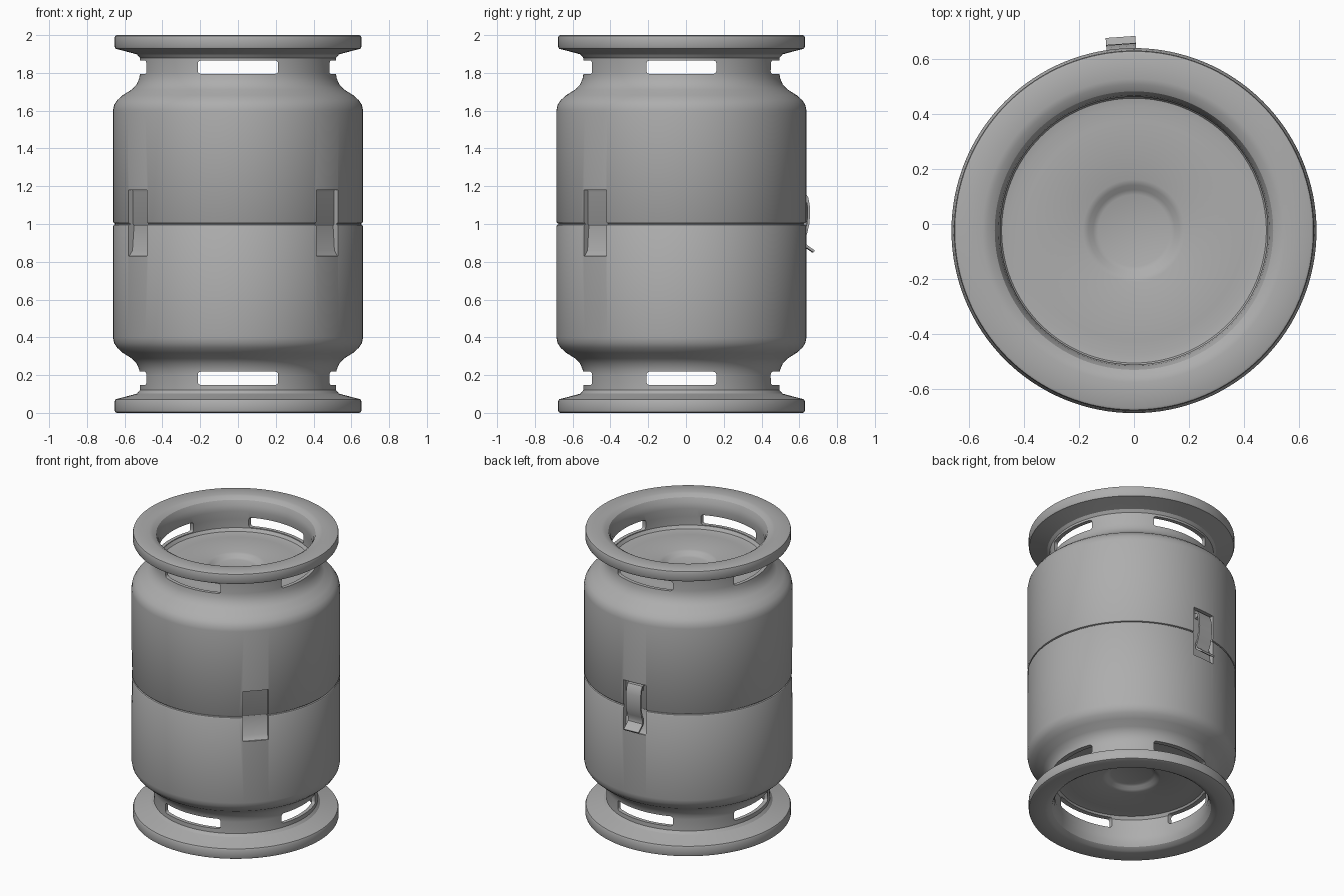
import bpy, bmesh, math
from mathutils import Matrix, Vector

cube = bpy.data.objects.get("Cube")
if cube:
    bpy.data.objects.remove(cube, do_unlink=True)

CY = -0.024          # the drum axis sits slightly forward of the latch
SEGMENTS = 128

steel = bpy.data.materials.new("grey_steel")
steel.use_nodes = True
GREY = (0.42, 0.42, 0.42, 1)
steel.diffuse_color = GREY
steel.node_tree.nodes["Principled BSDF"].inputs["Base Color"].default_value = GREY


def make_object(name, bm):
    bmesh.ops.recalc_face_normals(bm, faces=bm.faces)
    mesh = bpy.data.meshes.new(name)
    bm.to_mesh(mesh)
    bm.free()
    mesh.materials.append(steel)
    obj = bpy.data.objects.new(name, mesh)
    bpy.context.collection.objects.link(obj)
    return obj


def activate(obj):
    bpy.ops.object.select_all(action='DESELECT')
    obj.select_set(True)
    bpy.context.view_layer.objects.active = obj


def smooth(obj, degrees=32):
    activate(obj)
    bpy.ops.object.shade_smooth_by_angle(angle=math.radians(degrees))


def lathe(name, profile):
    bm = bmesh.new()
    verts = [bm.verts.new((r, 0, z)) for r, z in profile]
    edges = [bm.edges.new(pair) for pair in zip(verts, verts[1:])]
    bmesh.ops.spin(bm, geom=verts + edges, cent=(0, 0, 0), axis=(0, 0, 1),
                   angle=math.tau, steps=SEGMENTS)
    bmesh.ops.remove_doubles(bm, verts=bm.verts, dist=0.0005)
    bmesh.ops.translate(bm, verts=bm.verts, vec=(0, CY, 0))
    return make_object(name, bm)


def radial_prism(name, outline, width, degrees):
    """Extrude a (radius, height) outline sideways and turn it about the axis."""
    bm = bmesh.new()
    face = bm.faces.new([bm.verts.new((r, -width / 2, z)) for r, z in outline])
    new = bmesh.ops.extrude_face_region(bm, geom=[face])["geom"]
    bmesh.ops.translate(bm, vec=(0, width, 0),
                        verts=[v for v in new if isinstance(v, bmesh.types.BMVert)])
    place = Matrix.Translation((0, CY, 0)) @ Matrix.Rotation(math.radians(degrees), 4, 'Z')
    bmesh.ops.transform(bm, matrix=place, verts=bm.verts)
    return make_object(name, bm)


def cut(target, cutter):
    mod = target.modifiers.new("cut", 'BOOLEAN')
    mod.operation = 'DIFFERENCE'
    mod.solver = 'EXACT'
    mod.object = cutter
    activate(target)
    bpy.ops.object.modifier_apply(modifier=mod.name)
    bpy.data.objects.remove(cutter, do_unlink=True)


# Drum: dished end, rolled collar, flange, shoulder, and a seam at mid height
end_half = [
    (0, 1.735), (0.13, 1.735), (0.148, 1.742), (0.165, 1.757), (0.185, 1.764),
    (0.40, 1.768), (0.45, 1.765), (0.48, 1.77), (0.494, 1.79), (0.494, 1.85),
    (0.485, 1.91), (0.491, 1.95), (0.505, 1.98), (0.53, 1.996), (0.55, 2.0),
    (0.642, 2.0), (0.65, 1.996), (0.653, 1.988), (0.653, 1.938), (0.648, 1.928),
    (0.56, 1.905), (0.535, 1.898), (0.52, 1.88), (0.518, 1.80), (0.523, 1.77),
    (0.537, 1.738), (0.562, 1.712), (0.61, 1.682), (0.64, 1.655),
    (0.656, 1.63), (0.662, 1.60), (0.662, 1.012), (0.658, 1.005), (0.65, 1.002),
]
drum = lathe("drum", end_half + [(r, 2 - z) for r, z in reversed(end_half)])

# Carrying slots through both collars, front to back and side to side
for z in (1.83, 0.183):
    for size in ((0.425, 1.6, 0.07), (1.6, 0.37, 0.07)):
        bm = bmesh.new()
        bmesh.ops.create_cube(bm, size=1)
        bmesh.ops.scale(bm, vec=size, verts=bm.verts)
        bmesh.ops.translate(bm, vec=(0, CY, z), verts=bm.verts)
        long_axis = max(range(3), key=lambda i: size[i])
        sides = [e for e in bm.edges
                 if abs((e.verts[0].co - e.verts[1].co)[long_axis]) > 1]
        bmesh.ops.bevel(bm, geom=sides, offset=0.015, segments=3, affect='EDGES', profile=0.5)
        cut(drum, make_object("slot_cutter", bm))

# Latch pockets straddling the seam
POCKETS = (94, 216, -44)
pocket = [(0.72, 1.18), (0.63, 1.18), (0.626, 1.17), (0.626, 1.0),
          (0.62, 0.99), (0.63, 0.86), (0.652, 0.83), (0.72, 0.83)]
for angle in POCKETS:
    cut(drum, radial_prism("pocket_cutter", pocket, 0.165, angle))
smooth(drum)

# Latch: bent strap with a kicked-out finger tab, in the rear pocket
path = [(0.632, 1.172), (0.655, 1.165), (0.669, 1.14), (0.677, 1.10), (0.679, 1.05),
        (0.675, 1.0), (0.663, 0.95), (0.65, 0.92), (0.653, 0.90), (0.668, 0.885),
        (0.704, 0.86)]
normals = []
for i in range(len(path)):
    a, b = Vector(path[max(i - 1, 0)]), Vector(path[min(i + 1, len(path) - 1)])
    d = (b - a).normalized()
    normals.append(Vector((d.y, -d.x)))
inner = [tuple(Vector(p) + n * 0.013) for p, n in zip(path, normals)]
smooth(radial_prism("latch_strap", path + inner[::-1], 0.108, POCKETS[0]))

# Hinge block and catch plate behind the strap
radial_prism("latch_hinge", [(0.62, 1.165), (0.65, 1.155), (0.65, 1.13), (0.62, 1.12)],
             0.09, POCKETS[0])
radial_prism("latch_catch", [(0.615, 0.96), (0.642, 0.95), (0.642, 0.92), (0.615, 0.90)],
             0.07, POCKETS[0])
